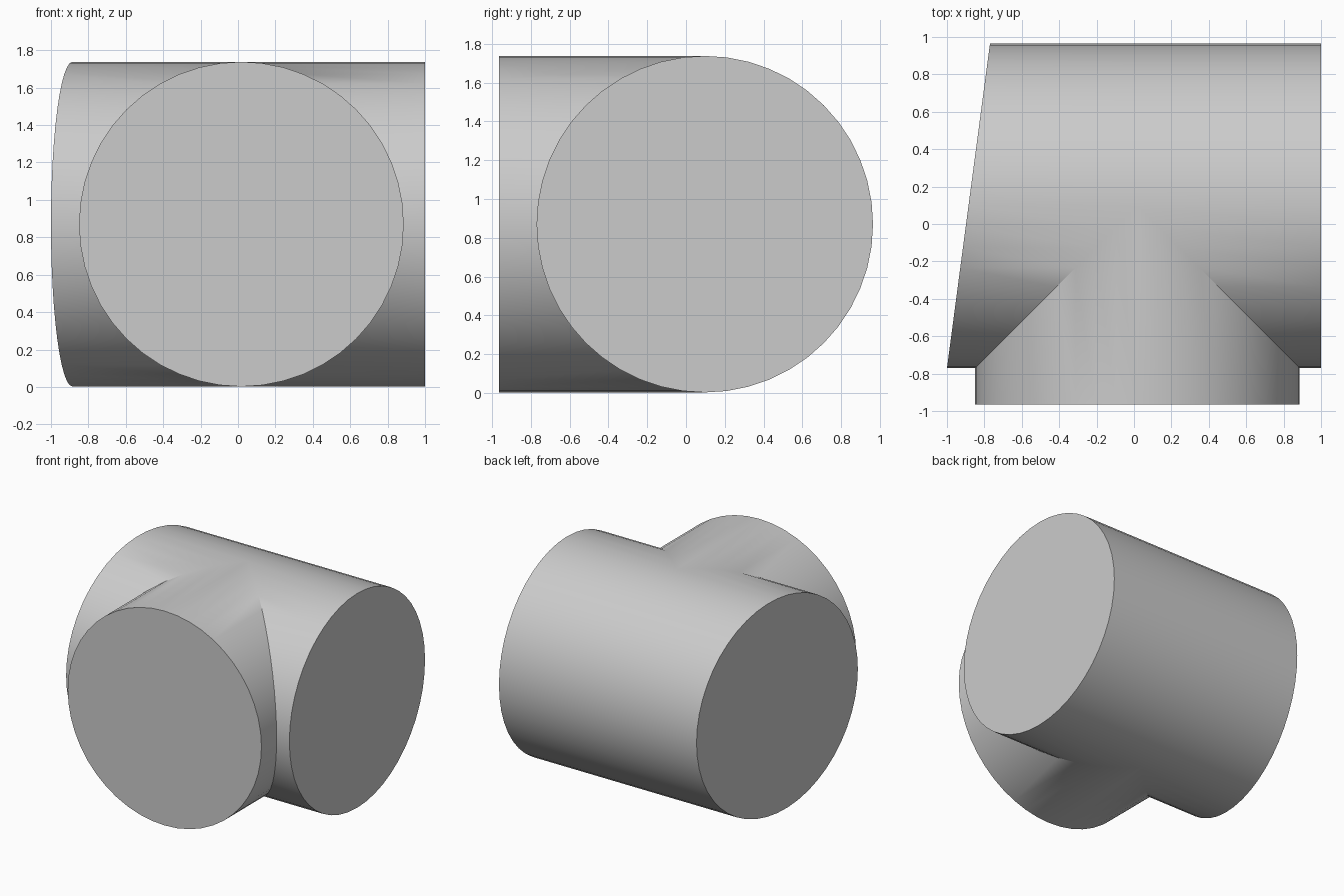
import bpy, bmesh, math

cube = bpy.data.objects.get("Cube")
if cube:
    bpy.data.objects.remove(cube, do_unlink=True)

R = 0.868                  # shared pipe radius
X0, YC, ZC = 0.018, 0.097, 0.87   # branch axis x, main axis y, axis height
FRONT, RIGHT_END = -0.965, 1.0
SIDES = 48

grey = bpy.data.materials.new("plain grey")
grey.use_nodes = True
colour = (0.6, 0.6, 0.6, 1)
grey.diffuse_color = colour
grey.node_tree.nodes["Principled BSDF"].inputs["Base Color"].default_value = colour

# circle as (sideways offset, height)
ring = [(R * math.cos(math.tau * k / SIDES), ZC + R * math.sin(math.tau * k / SIDES))
        for k in range(SIDES)]
bm = bmesh.new()


def slanted_end(y):
    """x of the obliquely cut end of the main pipe"""
    return -1.0 + (y - YC + R) * 0.23 / (2 * R)


def face(points):
    unique = list(dict.fromkeys(tuple(round(c, 6) for c in p) for p in points))
    if len(unique) > 2:
        bm.faces.new([bm.verts.new(p) for p in unique])


def main_strip(a, b, start, end):
    """Strip of the main pipe between two ring points"""
    face([(start(a[0]), YC + a[0], a[1]), (end(a[0]), YC + a[0], a[1]),
          (end(b[0]), YC + b[0], b[1]), (start(b[0]), YC + b[0], b[1])])


def slant(d):
    return slanted_end(YC + d)


def square(d):
    return RIGHT_END


for a, b in zip(ring, ring[1:] + ring[:1]):
    # main pipe, with a mitred notch in its front half
    if a[0] + b[0] > 0:
        main_strip(a, b, slant, lambda d: X0)
        main_strip(a, b, lambda d: X0, square)
    else:
        main_strip(a, b, slant, lambda d: X0 - abs(d))
        main_strip(a, b, lambda d: X0 + abs(d), square)
    # branch pipe, mitred to meet the notch
    face([(X0 + a[0], FRONT, a[1]), (X0 + b[0], FRONT, b[1]),
          (X0 + b[0], YC - abs(b[0]), b[1]), (X0 + a[0], YC - abs(a[0]), a[1])])

# three flat end caps
face([(slant(d), YC + d, z) for d, z in ring])
face([(RIGHT_END, YC + d, z) for d, z in ring])
face([(X0 + d, FRONT, z) for d, z in ring])

bmesh.ops.remove_doubles(bm, verts=bm.verts, dist=0.0001)
bmesh.ops.recalc_face_normals(bm, faces=bm.faces)
mesh = bpy.data.meshes.new("pipe_tee")
bm.to_mesh(mesh)
bm.free()
mesh.materials.append(grey)
tee = bpy.data.objects.new("pipe_tee", mesh)
bpy.context.collection.objects.link(tee)
bpy.ops.object.select_all(action="DESELECT")
tee.select_set(True)
bpy.context.view_layer.objects.active = tee
bpy.ops.object.shade_smooth_by_angle(angle=math.radians(30))
